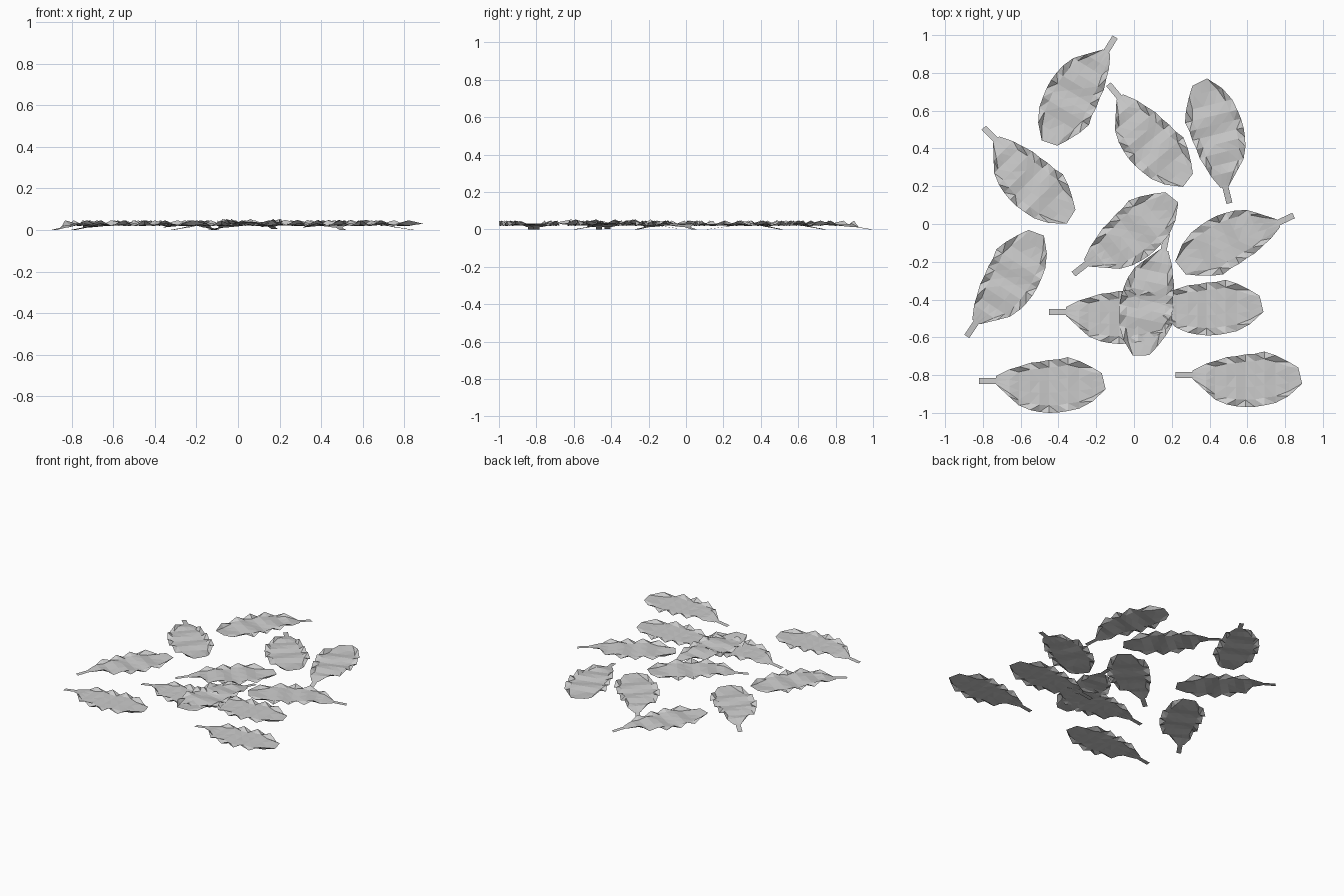
import bpy, bmesh, math

cube = bpy.data.objects.get("Cube")
if cube:
    bpy.data.objects.remove(cube)

# Single leaf colour
grey = bpy.data.materials.new("leaf grey")
grey.use_nodes = True
grey.diffuse_color = (0.6, 0.6, 0.6, 1)
grey.node_tree.nodes["Principled BSDF"].inputs["Base Color"].default_value = (0.6, 0.6, 0.6, 1)

# Blade stations: distance from stem end, left edge, right edge
STATIONS = [
    (0.09, 0.025, -0.020), (0.16, 0.060, -0.085), (0.21, 0.075, -0.130),
    (0.27, 0.095, -0.155), (0.32, 0.100, -0.165), (0.37, 0.110, -0.170),
    (0.42, 0.113, -0.168), (0.47, 0.125, -0.160), (0.53, 0.105, -0.147),
    (0.60, 0.070, -0.110), (0.66, 0.040, -0.045),
]
ACROSS = [0, 0.14, 0.38, 0.62, 0.86, 1]


def blade_height(row, column):
    """Rippled middle with a crinkled rim."""
    if row == 0:
        return 0.012
    if column in (0, len(ACROSS) - 1):
        up = (row + (column > 0)) % 2
        return 0.047 if up else 0.019
    return 0.027 + 0.006 * math.sin(row * 1.9 + column * 0.5)


def make_leaf_mesh():
    bm = bmesh.new()
    rows = []
    last = len(STATIONS) - 1
    for r, (s, left, right) in enumerate(STATIONS):
        row = []
        for c, f in enumerate(ACROSS):
            skew = 0.01 * (1 - 2 * f) if r == last else 0
            z = 0.03 if r == last else blade_height(r, c)
            row.append(bm.verts.new((s + skew, right + f * (left - right), z)))
        rows.append(row)
    for a, b in zip(rows, rows[1:]):
        for c in range(len(ACROSS) - 1):
            bm.faces.new((a[c], b[c], b[c + 1], a[c + 1]))
    # Flat strip stem
    stem = [bm.verts.new(p) for p in ((0, -0.016, 0), (0.1, -0.016, 0.014),
                                      (0.1, 0.016, 0.014), (0, 0.016, 0))]
    bm.faces.new(stem)
    bmesh.ops.triangulate(bm, faces=bm.faces[:])
    mesh = bpy.data.meshes.new("leaf")
    bm.to_mesh(mesh)
    bm.free()
    mesh.materials.append(grey)
    return mesh


# Scattered leaves: stem end x, y, heading in degrees, lift
PLACES = [
    (-0.10, 0.99, -121.5, 0), (-0.135, 0.74, -50.2, 0), (0.505, 0.11, 104, 0),
    (-0.795, 0.51, -45.4, 0), (-0.885, -0.595, 56.4, 0), (-0.32, -0.265, 38.2, 0),
    (0.845, 0.045, -155, 0), (0.175, -0.05, -101.8, 0.006), (-0.45, -0.465, 0, 0),
    (0.015, -0.42, 0, 0.002), (-0.82, -0.83, 0, 0), (0.22, -0.80, 0, 0),
]
leaf_mesh = make_leaf_mesh()
for i, (x, y, heading, lift) in enumerate(PLACES):
    leaf = bpy.data.objects.new(f"leaf_{i + 1}", leaf_mesh)
    leaf.location = (x, y, lift)
    leaf.rotation_euler.z = math.radians(heading)
    bpy.context.collection.objects.link(leaf)
